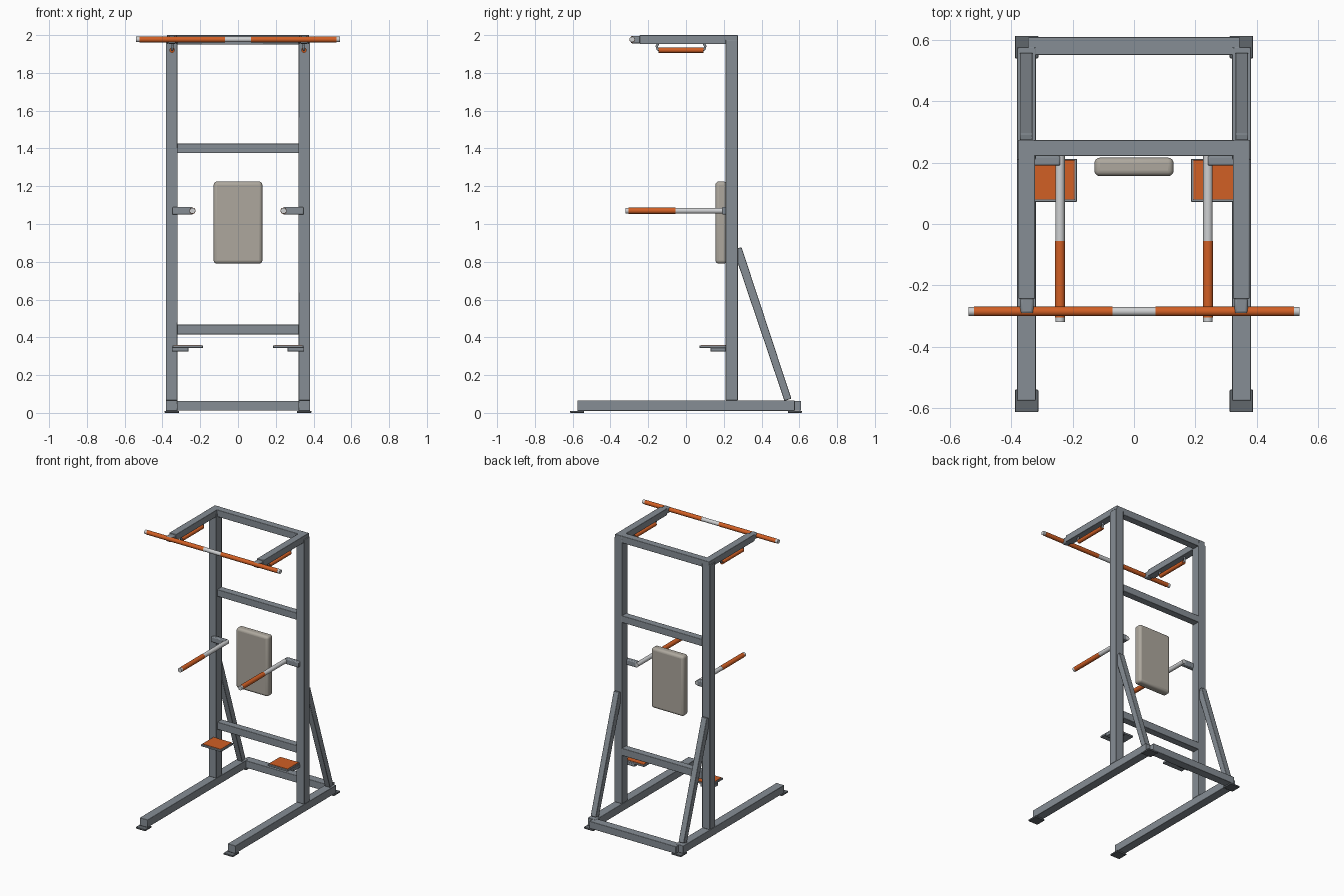
import bpy
import bmesh
from math import radians
from mathutils import Matrix, Vector

cube = bpy.data.objects.get("Cube")
if cube:
    bpy.data.objects.remove(cube, do_unlink=True)


def material(name, rgb):
    m = bpy.data.materials.new(name)
    m.use_nodes = True
    m.diffuse_color = (*rgb, 1)
    m.node_tree.nodes["Principled BSDF"].inputs["Base Color"].default_value = (*rgb, 1)
    return m


STEEL = material("grey steel", (0.24, 0.27, 0.30))
DARK = material("dark grey foot", (0.12, 0.135, 0.15))
ORANGE = material("orange grip", (0.64, 0.115, 0.018))
WHITE = material("pale metal", (0.62, 0.63, 0.64))
PAD = material("beige padding", (0.42, 0.39, 0.34))


def finish(name, bm, mat, bevel=0.0, segments=1):
    """Turn a bmesh into a shaded object with rounded edges."""
    bmesh.ops.recalc_face_normals(bm, faces=bm.faces)
    mesh = bpy.data.meshes.new(name)
    bm.to_mesh(mesh)
    bm.free()
    mesh.materials.append(mat)
    ob = bpy.data.objects.new(name, mesh)
    bpy.context.collection.objects.link(ob)
    bpy.ops.object.select_all(action="DESELECT")
    ob.select_set(True)
    bpy.context.view_layer.objects.active = ob
    if bevel:
        mod = ob.modifiers.new("rounded edges", "BEVEL")
        mod.width = bevel
        mod.segments = segments
        mod.limit_method = "ANGLE"
    bpy.ops.object.shade_smooth_by_angle(angle=radians(35))
    return ob


def box(name, xs, ys, zs, mat=STEEL, bevel=0.003, segments=2):
    bm = bmesh.new()
    bmesh.ops.create_cube(bm, size=1)
    spans = (xs, ys, zs)
    bmesh.ops.scale(bm, vec=[abs(b - a) for a, b in spans], verts=bm.verts)
    bmesh.ops.translate(bm, vec=[(a + b) / 2 for a, b in spans], verts=bm.verts)
    return finish(name, bm, mat, bevel, segments)


def rod(name, start, end, radius, mat):
    a, b = Vector(start), Vector(end)
    bm = bmesh.new()
    turn = (b - a).to_track_quat("Z", "Y").to_matrix().to_4x4()
    bmesh.ops.create_cone(bm, cap_ends=True, segments=24, radius1=radius, radius2=radius,
                          depth=(b - a).length, matrix=Matrix.Translation((a + b) / 2) @ turn)
    return finish(name, bm, mat)


def extrude_x(name, profile, xs, mat=STEEL):
    """Extrude a (y, z) outline across x."""
    bm = bmesh.new()
    face = bm.faces.new([bm.verts.new((xs[0], y, z)) for y, z in profile])
    out = bmesh.ops.extrude_face_region(bm, geom=[face])
    verts = [v for v in out["geom"] if isinstance(v, bmesh.types.BMVert)]
    bmesh.ops.translate(bm, vec=(xs[1] - xs[0], 0, 0), verts=verts)
    return finish(name, bm, mat, 0.003, 2)


def bent_wire(name, points, radius, mat):
    curve = bpy.data.curves.new(name, "CURVE")
    curve.dimensions = "3D"
    curve.bevel_depth = radius
    curve.bevel_resolution = 3
    curve.use_fill_caps = True
    line = curve.splines.new("POLY")
    line.points.add(len(points) - 1)
    for p, co in zip(line.points, points):
        p.co = (*co, 1)
    curve.materials.append(mat)
    ob = bpy.data.objects.new(name, curve)
    bpy.context.collection.objects.link(ob)


# Cross members
box("rear_base_beam", (-0.345, 0.345), (0.55, 0.61), (0.012, 0.064))
for name, low, high in (("lower_crossbar", 0.415, 0.468),
                        ("upper_crossbar", 1.375, 1.425),
                        ("top_crossbar", 1.95, 2.0)):
    box(name, (-0.335, 0.335), (0.222, 0.273), (low, high))

for side, s in (("left", 1), ("right", -1)):
    def across(a, b):
        return (s * a, s * b)

    # Base, upright and roof arm
    box(side + "_base_rail", across(0.32, 0.382), (-0.575, 0.576), (0.01, 0.066))
    box(side + "_upright", across(0.32, 0.382), (0.21, 0.274), (0.066, 1.975))
    box(side + "_roof_arm", across(0.323, 0.376), (-0.245, 0.274), (1.952, 2.0))
    box(side + "_bar_holder", across(0.327, 0.371), (-0.292, -0.24), (1.956, 1.996), bevel=0.008)
    for end, ys in (("front", (-0.613, -0.54)), ("rear", (0.54, 0.613))):
        box(f"{side}_{end}_foot", across(0.312, 0.388), ys, (0, 0.011), DARK, 0.002)

    # Diagonal brace
    extrude_x(side + "_brace",
              [(0.272, 0.80), (0.274, 0.872), (0.294, 0.877), (0.558, 0.075), (0.521, 0.064)],
              across(0.33, 0.372))

    # Dip handle
    x, z = s * 0.241, 1.07
    box(side + "_dip_bracket", across(0.24, 0.348), (0.19, 0.222), (1.05, 1.09), bevel=0.006)
    rod(side + "_dip_bar", (x, 0.222, z), (x, -0.055, z), 0.0155, WHITE)
    rod(side + "_dip_grip", (x, -0.055, z), (x, -0.304, z), 0.0165, ORANGE)
    rod(side + "_dip_cap", (x, -0.304, z), (x, -0.32, z), 0.0155, WHITE)

    # Step plate with its pad and support
    box(side + "_step_plate", across(0.186, 0.346), (0.072, 0.212), (0.344, 0.357), bevel=0.002)
    box(side + "_step_pad", across(0.194, 0.34), (0.08, 0.208), (0.354, 0.36), ORANGE, 0.001)
    box(side + "_step_support", across(0.262, 0.35), (0.13, 0.212), (0.325, 0.346))

    # Hanging grip under the roof arm
    x, z = s * 0.349, 1.92
    bent_wire(side + "_grip_hanger",
              [(x, -0.148, 1.955), (x, -0.155, 1.94), (x, -0.15, 1.925), (x, -0.14, z),
               (x, 0.085, z), (x, 0.097, 1.925), (x, 0.102, 1.94), (x, 0.095, 1.955)],
              0.007, STEEL)
    rod(side + "_hanging_grip", (x, -0.146, z), (x, 0.092, z), 0.014, ORANGE)

    # Pull-up bar grips and end caps
    y, z = -0.285, 1.977
    rod(side + "_pullup_grip", (s * 0.07, y, z), (s * 0.522, y, z), 0.0155, ORANGE)
    rod(side + "_pullup_cap", (s * 0.522, y, z), (s * 0.54, y, z), 0.0145, WHITE)

rod("pullup_bar_centre", (-0.07, -0.285, 1.977), (0.07, -0.285, 1.977), 0.0145, WHITE)

# Back pad
box("back_pad", (-0.129, 0.129), (0.156, 0.216), (0.79, 1.225), PAD, 0.018, 4)
